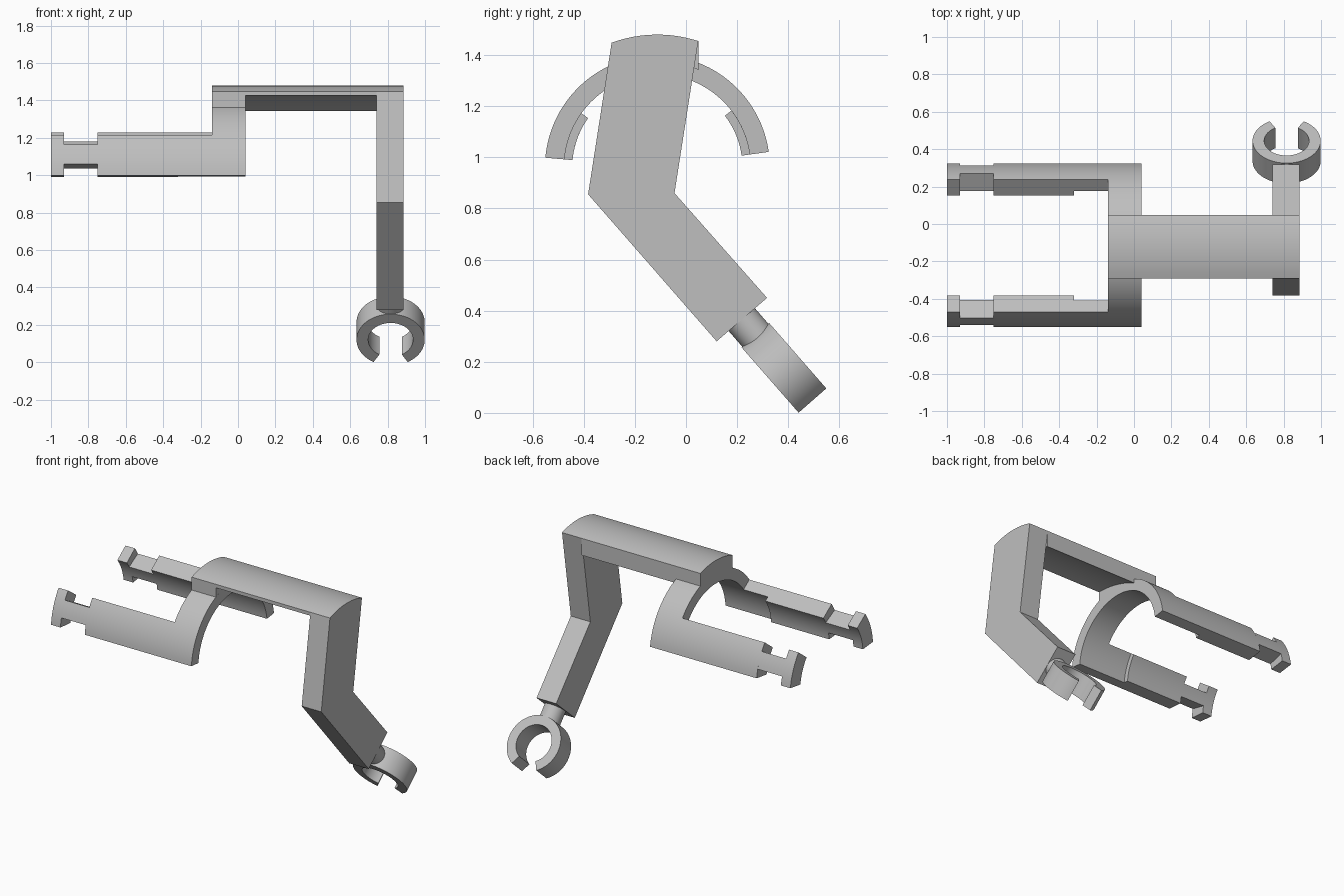
import bpy, bmesh
from math import cos, sin, asin, radians, pi
from mathutils import Vector

if "Cube" in bpy.data.objects:
    bpy.data.objects.remove(bpy.data.objects["Cube"])

mat = bpy.data.materials.new("light grey")
mat.use_nodes = True
grey = (0.52, 0.52, 0.52, 1)
mat.diffuse_color = grey
mat.node_tree.nodes["Principled BSDF"].inputs["Base Color"].default_value = grey

CENTRE = Vector((0, -0.112, 0.96))     # axis of the curved clamp
X, Y, Z = Vector((1, 0, 0)), Vector((0, 1, 0)), Vector((0, 0, 1))


def prism(name, profile, near, far, origin=Vector(), u=Y, v=Z, along=X):
    """Extrude a 2D profile lying in the u, v plane from near to far."""
    bm = bmesh.new()
    base = [bm.verts.new(origin + u * a + v * b + along * near) for a, b in profile]
    face = bm.faces.new(base)
    out = bmesh.ops.extrude_face_region(bm, geom=[face])
    moved = [g for g in out["geom"] if isinstance(g, bmesh.types.BMVert)]
    bmesh.ops.translate(bm, verts=moved, vec=along * (far - near))
    bmesh.ops.recalc_face_normals(bm, faces=bm.faces)
    mesh = bpy.data.meshes.new(name)
    bm.to_mesh(mesh)
    bm.free()
    mesh.materials.append(mat)
    ob = bpy.data.objects.new(name, mesh)
    bpy.context.collection.objects.link(ob)
    bpy.ops.object.select_all(action="DESELECT")
    ob.select_set(True)
    bpy.context.view_layer.objects.active = ob
    bpy.ops.object.shade_smooth_by_angle(angle=radians(30))
    return ob


def arc(r, start, end):
    n = max(4, int(abs(end - start) / 3))
    angles = [radians(start + (end - start) * i / n) for i in range(n + 1)]
    return [(r * cos(t), r * sin(t)) for t in angles]


def sector(inner, outer, start, end):
    return arc(outer, start, end) + arc(inner, end, start)


# Curved saddle joining both arms
SHELL, PAD, OUT = 0.365, 0.333, 0.44
prism("saddle_arch", sector(SHELL, OUT, 8, 175), -0.14, 0.04, CENTRE)

# Each arm: thin root, padded grip, narrow neck, wide end
for side, low, high in (("back", 8, 37.5), ("front", 175, 144.5)):
    inset = 7.5 if side == "back" else -8
    prism(side + "_arm_root", sector(SHELL, OUT, low, high), -0.32, -0.14, CENTRE)
    prism(side + "_arm_grip", sector(PAD, OUT, low, high), -0.75, -0.32, CENTRE)
    prism(side + "_arm_neck", sector(PAD, OUT, low + inset, high - inset),
          -0.93, -0.75, CENTRE)
    prism(side + "_arm_end", sector(PAD, OUT, low, high), -1, -0.93, CENTRE)


# Rounded top shared by the block, beam and leg
def span(r, left=-0.179, right=0.16):
    """Arc of radius r between two offsets from the clamp axis."""
    start, end = pi / 2 - asin(right / r), pi / 2 - asin(left / r)
    return arc(r, start * 180 / pi, end * 180 / pi)


TOP = span(0.52)
prism("saddle_block", TOP + span(OUT)[::-1], -0.14, 0.04, CENTRE)

# Beam with a hollowed, tilted underside
under = []
for i in range(13):
    t = i / 12
    under.append((-0.179 + 0.339 * t, 0.465 - 0.083 * t + 0.08 * t * (1 - t)))
prism("beam", TOP + under, 0.04, 0.74, CENTRE)

# Bent leg
bend = [(-0.383, 0.855), (0.12, 0.28), (0.317, 0.45), (-0.045, 0.86)]
leg = TOP + [(y - CENTRE.y, z - CENTRE.z) for y, z in bend]
prism("bent_leg", leg, 0.74, 0.885, CENTRE)

# Pin and open ring below the leg
down = Vector((0, 0.658, -0.753))
across = Vector((0, 0.753, 0.658))
ring = Vector((0.816, 0.391, 0.167))
prism("ring_pin", arc(0.068, 0, 357), -0.29, -0.14, ring, X, across, down)
prism("open_ring", sector(0.12, 0.182, 30, 330), -0.072, 0.072, ring, down, X, across)
